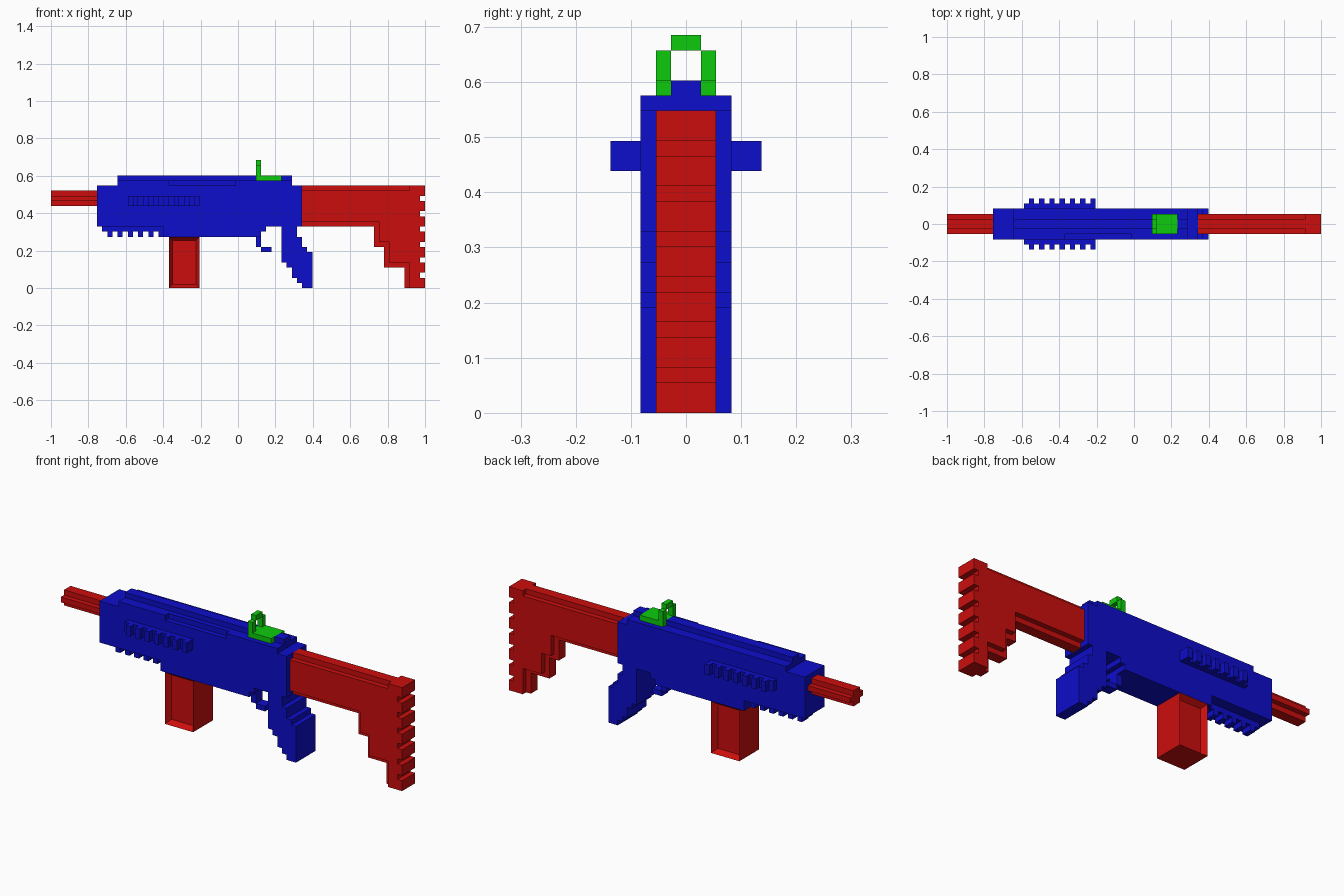
import bpy, bmesh
from mathutils import Vector

if "Cube" in bpy.data.objects:
    bpy.data.objects.remove(bpy.data.objects["Cube"])

U = 2 / 73          # one grid block; the model is 73 blocks long


def material(name, rgb):
    m = bpy.data.materials.new(name)
    m.diffuse_color = (*rgb, 1)
    m.use_nodes = True
    m.node_tree.nodes["Principled BSDF"].inputs["Base Color"].default_value = m.diffuse_color
    return m


BLUE = material("blue", (0.004, 0.004, 0.6))
RED = material("red", (0.6, 0.004, 0.004))
GREEN = material("green", (0.004, 0.6, 0.004))


def finish(name, bm, mat):
    bmesh.ops.recalc_face_normals(bm, faces=bm.faces[:])
    for v in bm.verts:
        v.co = Vector(((v.co.x - 36.5) * U, v.co.y * U, v.co.z * U))
    me = bpy.data.meshes.new(name)
    bm.to_mesh(me)
    bm.free()
    me.materials.append(mat)
    ob = bpy.data.objects.new(name, me)
    bpy.context.collection.objects.link(ob)
    return ob


def extrude(points, lo, hi, axis):
    """Extrude a block outline along y (points are x,z) or z (points are x,y)."""
    bm = bmesh.new()
    place = (lambda a, b, d: (a, d, b)) if axis == "y" else (lambda a, b, d: (a, b, d))
    face = bm.faces.new([bm.verts.new(place(a, b, lo)) for a, b in points])
    out = bmesh.ops.extrude_face_region(bm, geom=[face])
    # the extruded copy is moved to the far side
    moved = [g for g in out["geom"] if isinstance(g, bmesh.types.BMVert)]
    bmesh.ops.translate(bm, verts=moved, vec=place(0, 0, hi - lo))
    if face.is_valid is False or len(bm.faces) == len(points) + 1:
        bmesh.ops.holes_fill(bm, edges=[e for e in bm.edges if e.is_boundary])
    return bm


def profile(name, points, half, mat):
    return finish(name, extrude(points, -half, half, "y"), mat)


def rect(x0, x1, a0, a1):
    return [(x0, a0), (x1, a0), (x1, a1), (x0, a1)]


def toothed(x0, x1, root, base, tip):
    """Rail outline: a teeth row one block wide on every second block."""
    pts = [(x0, root)]
    for x in range(x0, x1, 2):
        pts += [(x, base), (x + 1, base), (x + 1, tip), (x + 2, tip)]
    return pts + [(x1, root)]


# Barrel: plus-shaped section
profile("barrel_core", rect(0, 9, 16, 19), 1, RED)
for s, side in ((-1, "front"), (1, "back")):
    lo, hi = sorted((s, 2 * s))
    finish("barrel_fin_" + side, extrude(rect(0, 9, 17, 18), lo, hi, "y"), RED)

# Body with stepped underside
profile("body", [(9, 12), (22, 12), (22, 10), (41, 10), (41, 11), (42, 11),
                 (42, 12), (49, 12), (49, 20), (9, 20)], 3, BLUE)

# Top deck with a notch on the front side, and the centre ridge
finish("top_deck", extrude([(13, -3), (23, -3), (23, -2), (36, -2), (36, -3),
                            (47, -3), (47, 3), (13, 3)], 20, 21, "z"), BLUE)
profile("top_ridge_long", rect(13, 40, 21, 22), 1, BLUE)
profile("top_ridge_short", rect(45, 47, 21, 22), 1, BLUE)

# Toothed rails on both sides and underneath
for s, side in ((-1, "front"), (1, "back")):
    finish("side_rail_" + side,
           extrude(toothed(15, 29, 3 * s, 4 * s, 5 * s), 16, 18, "z"), BLUE)
profile("under_rail", toothed(10, 22, 12, 11, 10), 1, BLUE)

# Grip and trigger guard
profile("grip", [(45, 12), (45, 5), (46, 5), (46, 4), (47, 4), (47, 2), (48, 2),
                 (48, 1), (49, 1), (49, 0), (51, 0), (51, 7), (50, 7), (50, 8),
                 (49, 8), (49, 10), (48, 10), (48, 12)], 3, BLUE)
profile("trigger_guard_post", rect(40, 41, 8, 10), 1, BLUE)
profile("trigger_guard_bar", rect(41, 43, 7, 8), 1, BLUE)

# Magazine with a recessed panel on each side
bm = extrude(rect(23, 29, 0, 10), -3, 3, "y")
bmesh.ops.recalc_face_normals(bm, faces=bm.faces[:])
bm.normal_update()
for f in [f for f in bm.faces if abs(f.normal.y) > 0.9]:
    bmesh.ops.inset_region(bm, faces=[f], thickness=1, depth=0)
    bmesh.ops.translate(bm, verts=f.verts[:], vec=(0, -1 if f.calc_center_median().y > 0 else 1, 0))
finish("magazine", bm, RED)

# Stock: narrow core shows as a stepped border round the wide plate
profile("stock_core", [(49, 12), (63, 12), (63, 8), (65, 8), (65, 4), (69, 4),
                       (69, 0), (70, 0), (70, 20), (49, 20)], 1, RED)
butt = []
for z in range(2, 20, 3):       # grooves down the butt
    butt += [(73, z), (72, z), (72, z + 1), (73, z + 1)]
profile("stock_plate", [(49, 13), (64, 13), (64, 9), (66, 9), (66, 5), (70, 5),
                        (70, 0), (73, 0)] + butt +
        [(73, 20), (70, 20), (70, 19), (49, 19)], 2, RED)

# Sight: base plate with an open frame
profile("sight_base", rect(40, 45, 21, 22), 2, GREEN)
for s, side in ((-1, "front"), (1, "back")):
    lo, hi = sorted((s, 2 * s))
    finish("sight_post_" + side, extrude(rect(40, 41, 22, 24), lo, hi, "y"), GREEN)
profile("sight_top", rect(40, 41, 24, 25), 1, GREEN)
